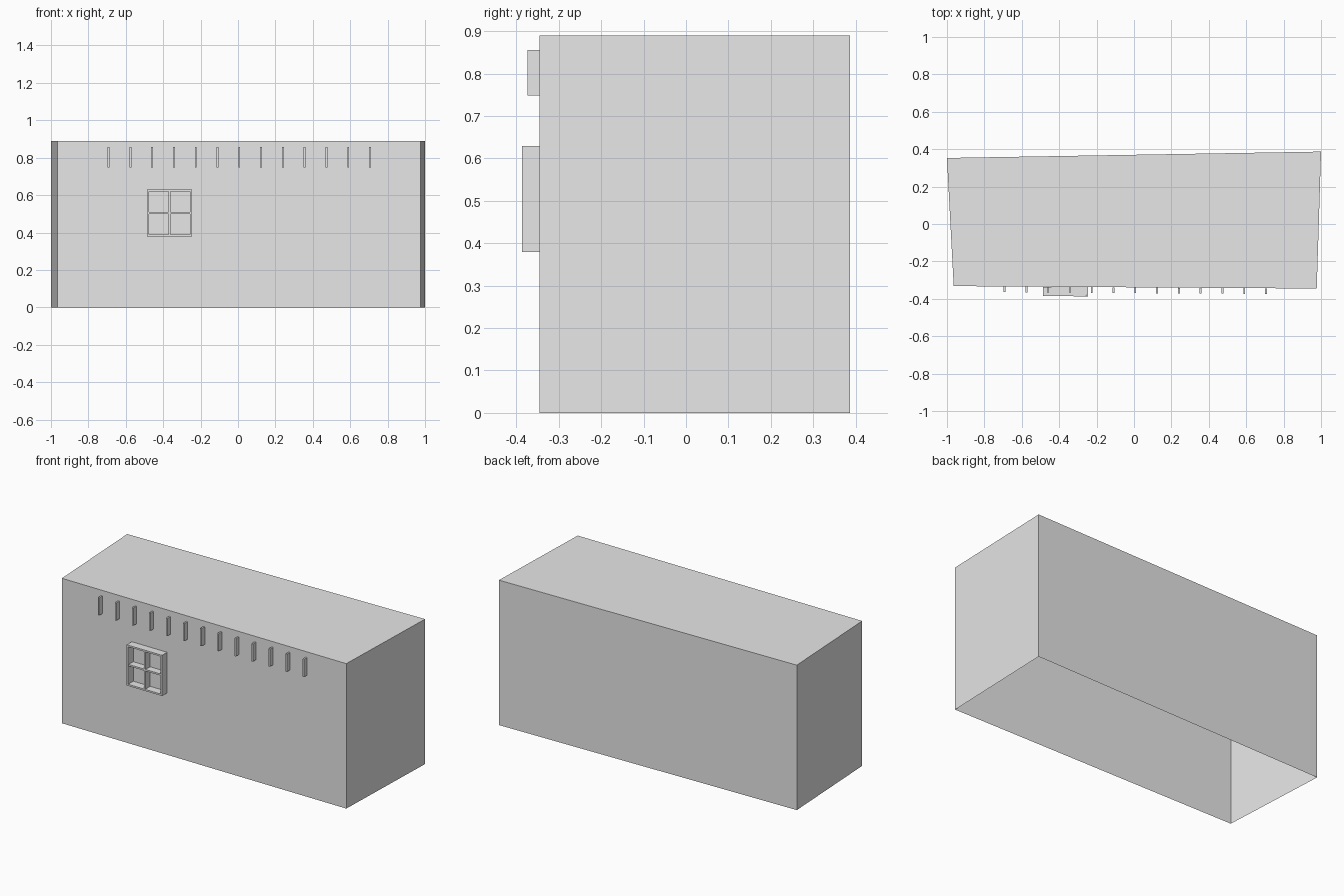
import bpy, bmesh, math
from mathutils import Matrix, Vector

if "Cube" in bpy.data.objects:
    bpy.data.objects.remove(bpy.data.objects["Cube"])

# One plain colour for the whole model
grey = bpy.data.materials.new("plain_grey")
grey.diffuse_color = (0.8, 0.8, 0.8, 1)
grey.use_nodes = True
grey.node_tree.nodes["Principled BSDF"].inputs["Base Color"].default_value = grey.diffuse_color

HEIGHT = 0.89
PLAN = [(-0.964, -0.332), (0.977, -0.345), (1.0, 0.387), (-1.0, 0.353)]
FRONT_L, FRONT_R = Vector(PLAN[0]), Vector(PLAN[1])
ANGLE = math.atan2(FRONT_R.y - FRONT_L.y, FRONT_R.x - FRONT_L.x)


def finish(bm, name):
    mesh = bpy.data.meshes.new(name)
    bm.to_mesh(mesh)
    bm.free()
    mesh.materials.append(grey)
    obj = bpy.data.objects.new(name, mesh)
    bpy.context.collection.objects.link(obj)
    return obj


def wall_y(x):
    return FRONT_L.y + (x - FRONT_L.x) * math.tan(ANGLE)


def add_block(bm, x0, x1, z0, z1, depth):
    """Block standing out from the slightly skewed front wall."""
    x = (x0 + x1) / 2
    back = 0.0008
    size = Matrix.Diagonal((x1 - x0, depth - back, z1 - z0, 1))
    place = (Matrix.Translation((x, wall_y(x), (z0 + z1) / 2))
             @ Matrix.Rotation(ANGLE, 4, 'Z')
             @ Matrix.Translation((0, -(depth + back) / 2, 0)))
    bmesh.ops.create_cube(bm, size=1, matrix=place @ size)


# Building shell: tapered plan, walls and flat roof, open underneath
bm = bmesh.new()
low = [bm.verts.new((x, y, 0)) for x, y in PLAN]
high = [bm.verts.new((x, y, HEIGHT)) for x, y in PLAN]
for i in range(4):
    j = (i + 1) % 4
    bm.faces.new((low[i], low[j], high[j], high[i]))
bm.faces.new(high)
finish(bm, "building_shell")

# Row of thin vertical fins under the roof line
bm = bmesh.new()
for i in range(13):
    x = -0.692 + i * 0.1165
    add_block(bm, x - 0.005, x + 0.005, 0.748, 0.856, 0.031)
finish(bm, "wall_fins")

# Window frame: four sides
X0, X1, Z0, Z1, T = -0.486, -0.245, 0.38, 0.63, 0.01
bm = bmesh.new()
for x in (X0, X1 - T):
    add_block(bm, x, x + T, Z0, Z1, 0.05)
for z in (Z0, Z1 - T):
    add_block(bm, X0 + T, X1 - T, z, z + T, 0.05)
finish(bm, "window_frame")

# Window cross bars
bm = bmesh.new()
XM, ZM = (X0 + X1) / 2, (Z0 + Z1) / 2
add_block(bm, XM - T / 2, XM + T / 2, Z0 + T, Z1 - T, 0.045)
add_block(bm, X0 + T, XM - T / 2, ZM - T / 2, ZM + T / 2, 0.045)
add_block(bm, XM + T / 2, X1 - T, ZM - T / 2, ZM + T / 2, 0.045)
finish(bm, "window_cross_bars")
